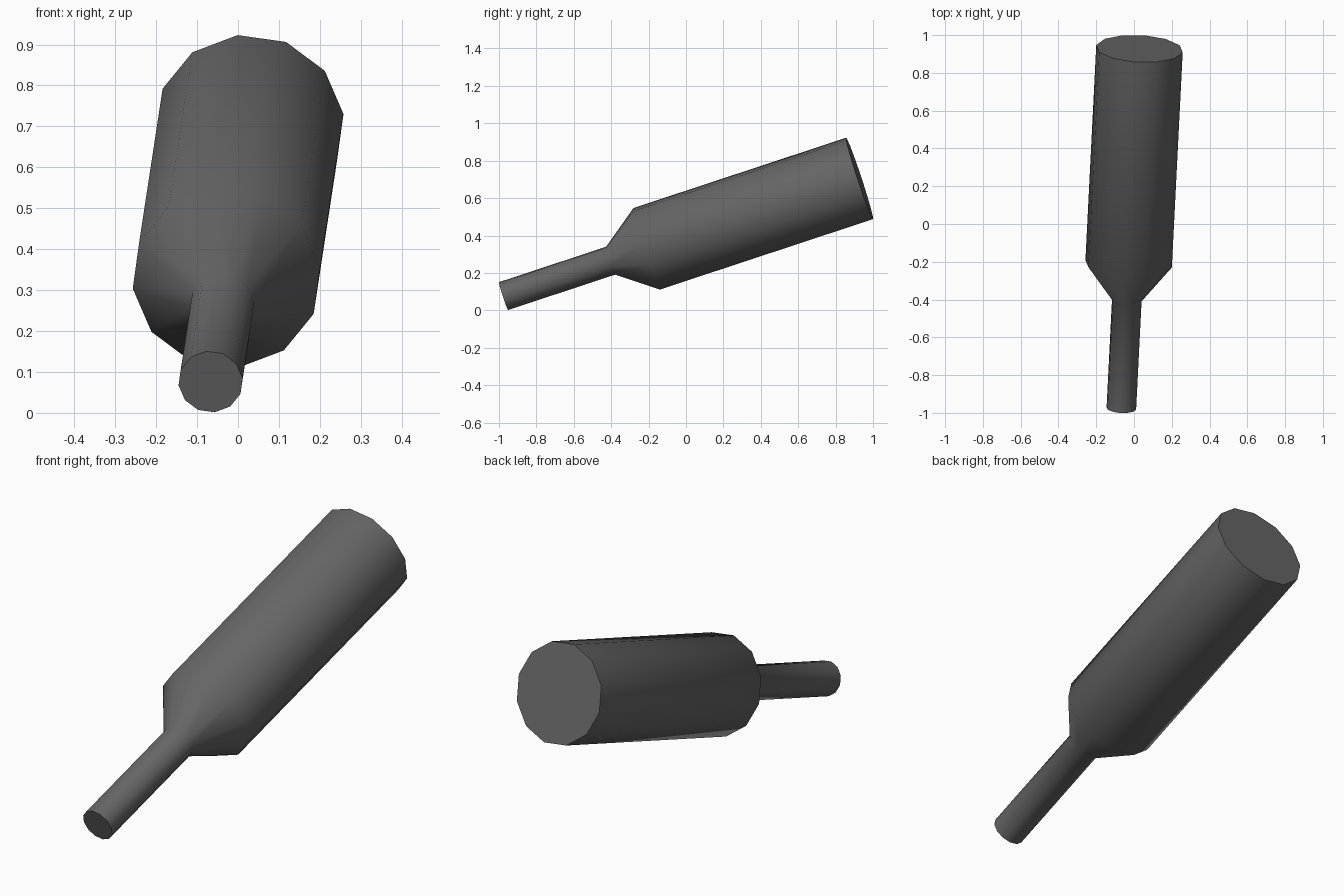
import bpy, bmesh, math
from mathutils import Vector

if "Cube" in bpy.data.objects:
    bpy.data.objects.remove(bpy.data.objects["Cube"])

SIDES = 12
NECK_END = Vector((-0.067, -0.976, 0.076))
BASE_END = Vector((0.029, 0.928, 0.705))
# (fraction along the axis, radius): neck tip, neck root, shoulder, base
PROFILE = [(0, 0.079), (0.301, 0.079), (0.402, 0.231), (1, 0.231)]

# Ring frame perpendicular to the tilted axis
axis = (BASE_END - NECK_END).normalized()
side = axis.cross(Vector((0, 0, 1))).normalized()
up = side.cross(axis)

bm = bmesh.new()
rings = []
for t, r in PROFILE:
    centre = NECK_END.lerp(BASE_END, t)
    ring = []
    for i in range(SIDES):
        a = math.radians(6.6) + math.tau * i / SIDES
        ring.append(bm.verts.new(centre + r * (side * math.cos(a) + up * math.sin(a))))
    rings.append(ring)

# Side walls
for lower, upper in zip(rings, rings[1:]):
    for i in range(SIDES):
        j = (i + 1) % SIDES
        bm.faces.new((lower[i], lower[j], upper[j], upper[i]))
# End caps
bm.faces.new(rings[0])
bm.faces.new(rings[-1])
bmesh.ops.recalc_face_normals(bm, faces=bm.faces)

mesh = bpy.data.meshes.new("bottle")
bm.to_mesh(mesh)
bm.free()
bottle = bpy.data.objects.new("bottle", mesh)
bpy.context.collection.objects.link(bottle)

# Dark grey body
grey = bpy.data.materials.new("dark grey")
grey.diffuse_color = (0.13, 0.13, 0.13, 1)
grey.use_nodes = True
grey.node_tree.nodes["Principled BSDF"].inputs["Base Color"].default_value = grey.diffuse_color
mesh.materials.append(grey)

# Smooth walls, sharp cap rims
bpy.context.view_layer.objects.active = bottle
bottle.select_set(True)
bpy.ops.object.shade_smooth_by_angle(angle=math.radians(50))
